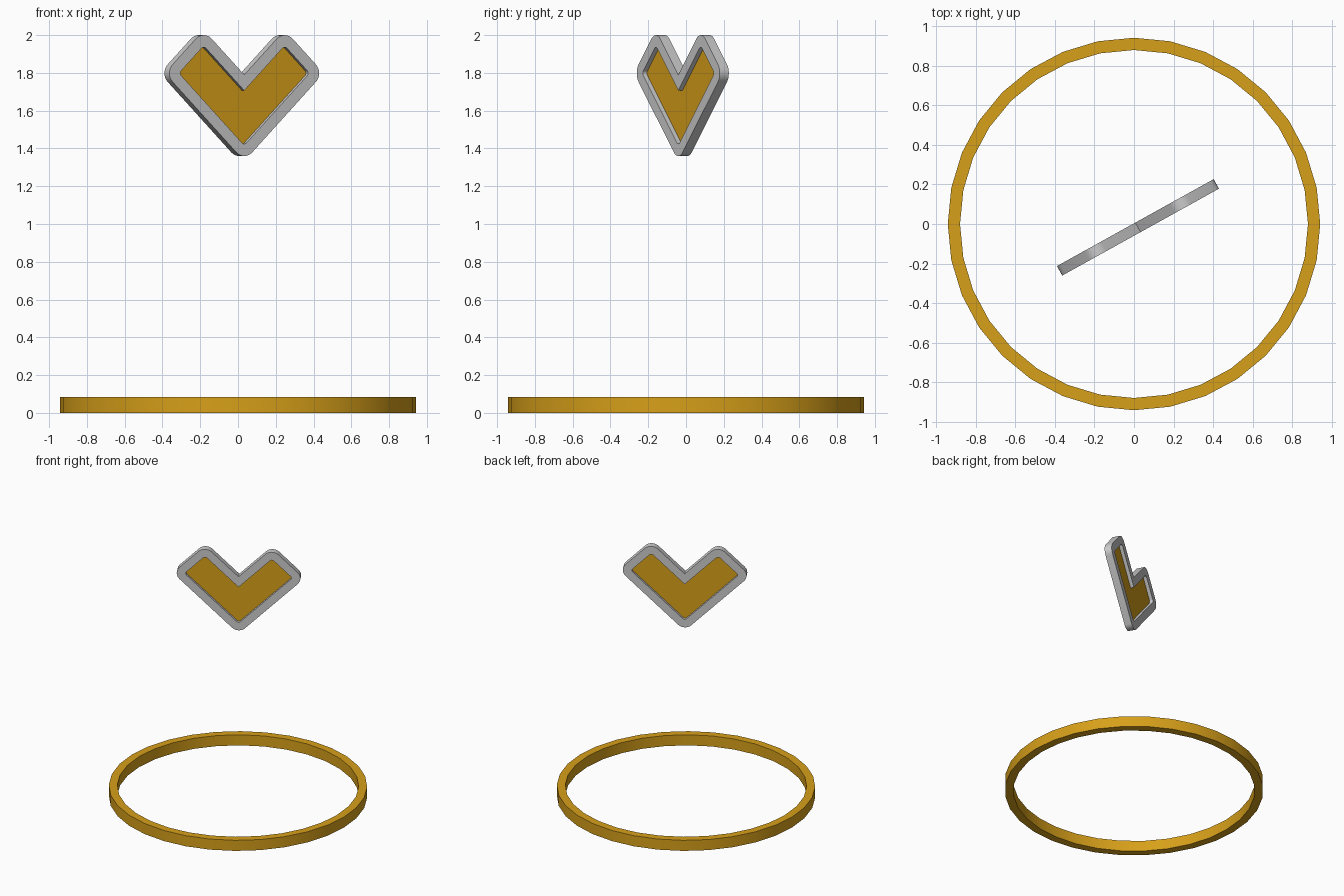
import bpy, bmesh, math
from mathutils import Vector

if "Cube" in bpy.data.objects:
    bpy.data.objects.remove(bpy.data.objects["Cube"])

gold = bpy.data.materials.new("gold")
gold.diffuse_color = (0.68, 0.35, 0.01, 1)
gold.use_nodes = True
gold.node_tree.nodes["Principled BSDF"].inputs["Base Color"].default_value = gold.diffuse_color


def circle(r, n=32):
    return [(r * math.cos(2 * math.pi * i / n), r * math.sin(2 * math.pi * i / n)) for i in range(n)]


def chevron(offset, radius, steps=8):
    """V outline grown by offset, with every corner but the notch rounded."""
    a, h, e = 0.395, 0.15, offset * math.sqrt(2)
    pts = [(0, -e), (a + e, a), (a - h, a + h + e), (0, 2 * h + e), (h - a, a + h + e), (-a - e, a)]
    pts = [Vector(p) for p in pts]
    out = []
    for i, p in enumerate(pts):
        if i == 3:
            out.append(p)
            continue
        d1 = (p - pts[i - 1]).normalized()
        d2 = (pts[(i + 1) % 6] - p).normalized()
        c = p + (d2 - d1) * radius
        for k in range(steps + 1):
            t = math.pi / 2 * k / steps
            out.append(c + radius * (d1 * math.sin(t) - d2 * math.cos(t)))
    return [(p.x, 1.36 + (p.y + 0.058) * 0.968) for p in out]


def solid(name, outer, z0, z1, inner=None, mat=None):
    """Extruded outline, with a matching inner outline as a hole if given."""
    bm = bmesh.new()

    def loop(pts, z):
        return [bm.verts.new((x, y, z)) for x, y in pts]

    loops = [loop(outer, z0), loop(outer, z1)]
    if inner:
        loops += [loop(inner, z1), loop(inner, z0)]
    n = len(outer)
    pairs = [(0, 1), (1, 2), (2, 3), (3, 0)] if inner else [(0, 1)]
    for i, j in pairs:
        A, B = loops[i], loops[j]
        for k in range(n):
            m = (k + 1) % n
            bm.faces.new((A[k], A[m], B[m], B[k]))
    if not inner:
        bm.faces.new(loops[0][::-1])
        bm.faces.new(loops[1])
    bmesh.ops.recalc_face_normals(bm, faces=bm.faces)
    me = bpy.data.meshes.new(name)
    bm.to_mesh(me)
    bm.free()
    ob = bpy.data.objects.new(name, me)
    bpy.context.collection.objects.link(ob)
    if mat:
        me.materials.append(mat)
    bpy.ops.object.select_all(action='DESELECT')
    ob.select_set(True)
    bpy.context.view_layer.objects.active = ob
    bpy.ops.object.shade_smooth_by_angle(angle=math.radians(30))
    return ob


# Ground ring
solid("base_ring", circle(0.942), 0, 0.085, circle(0.88), gold)

# Floating chevron: grey frame with a thin gold panel sunk in the middle
frame = solid("chevron_frame", chevron(0.061, 0.068), -0.0275, 0.0275, chevron(0, 0.02))
panel = solid("chevron_panel", chevron(0.003, 0.02), -0.002, 0.002, None, gold)
for ob in (frame, panel):
    ob.rotation_euler = (math.pi / 2, 0, math.radians(29))
    ob.location = (0.02, -0.017, 0)
